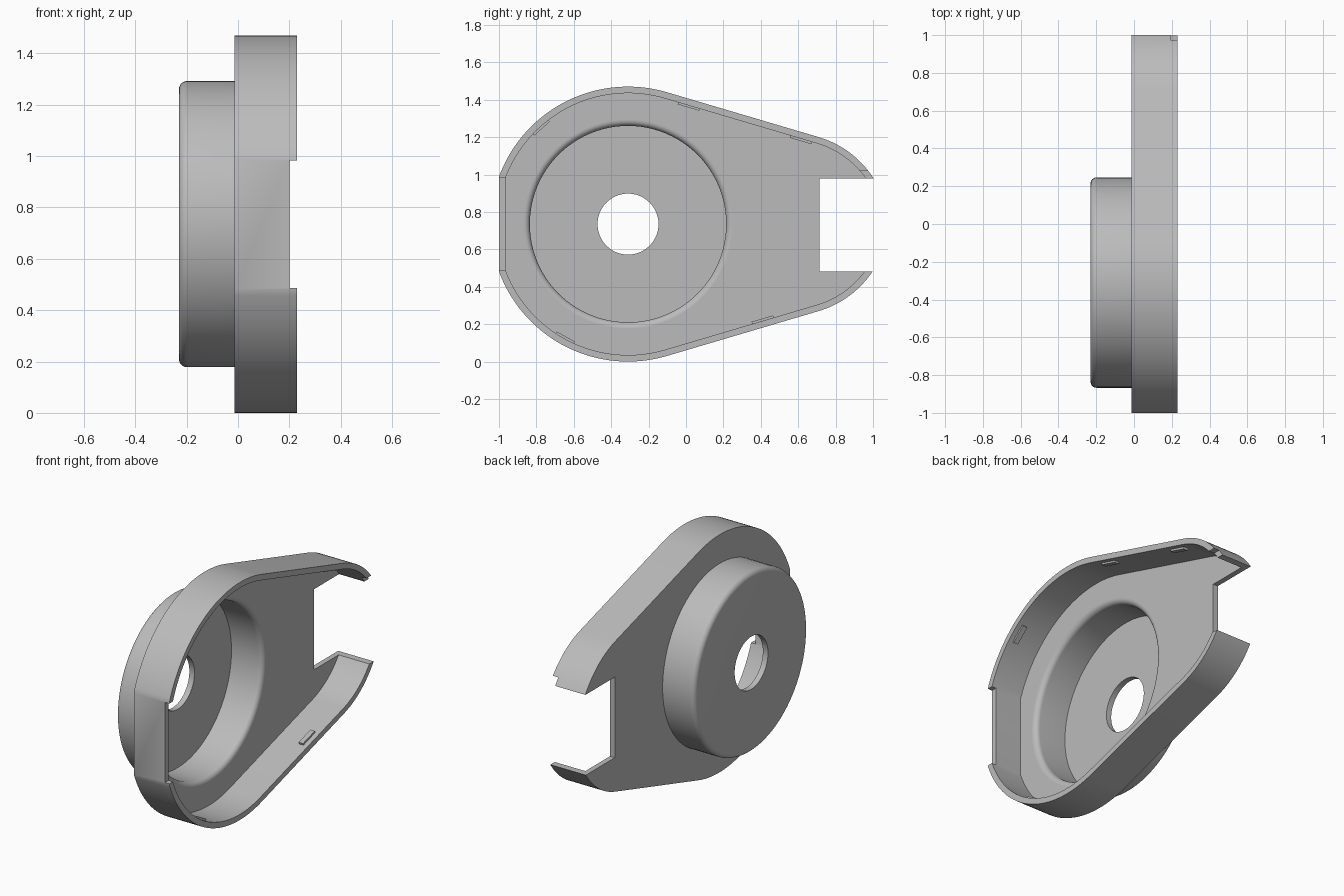
import bpy, bmesh, math
from mathutils import Matrix, Vector

if "Cube" in bpy.data.objects:
    bpy.data.objects.remove(bpy.data.objects["Cube"], do_unlink=True)

CY, CZ, R = -0.31, 0.735, 0.735      # main round centre and radius
BACK, RIM = -0.013, 0.23             # plate back and rim edge
FLOOR, WALL = 0.02, 0.035            # plate inside face, wall thickness
SLOPE = math.radians(16.5)
BOSS_R, HOLE_R, CUP_R = 0.557, 0.163, 0.525

grey = bpy.data.materials.new("plain grey")
grey.use_nodes = True
COLOUR = (0.5, 0.5, 0.5, 1)
grey.diffuse_color = COLOUR
grey.node_tree.nodes["Principled BSDF"].inputs["Base Color"].default_value = COLOUR


def make(name, bm):
    bmesh.ops.recalc_face_normals(bm, faces=bm.faces)
    mesh = bpy.data.meshes.new(name)
    bm.to_mesh(mesh)
    bm.free()
    ob = bpy.data.objects.new(name, mesh)
    bpy.context.collection.objects.link(ob)
    mesh.materials.append(grey)
    return ob


def extrude(name, outline, x0, x1):
    bm = bmesh.new()
    face = bm.faces.new([bm.verts.new((x0, y, z)) for y, z in outline])
    ext = bmesh.ops.extrude_face_region(bm, geom=[face])
    verts = [g for g in ext["geom"] if isinstance(g, bmesh.types.BMVert)]
    bmesh.ops.translate(bm, verts=verts, vec=(x1 - x0, 0, 0))
    return make(name, bm)


def box(name, x0, x1, y0, y1, z0, z1):
    return extrude(name, [(y0, z0), (y1, z0), (y1, z1), (y0, z1)], x0, x1)


def arc(cy, cz, r, a0, a1, n):
    # angles are measured from +z towards +y
    steps = [a0 + (a1 - a0) * i / n for i in range(n + 1)]
    return [(cy + r * math.sin(a), cz + r * math.cos(a)) for a in steps]


def cover_outline(inset):
    # upper half: clipped round, tangent line, nose arc; then mirrored down
    r = R - inset
    start = -math.acos(math.sqrt(r * r - (0.69 - inset) ** 2) / r)
    upper = arc(CY, CZ, r, start, SLOPE, 40)
    nose_r = 0.525 - inset
    nose_z = 0.6965
    end = math.acos((0.982 - nose_z) / nose_r)
    upper += arc(0.561, nose_z, nose_r, SLOPE, end, 14)
    return upper + [(y, 2 * CZ - z) for y, z in reversed(upper)]


def cut(target, cutter):
    mod = target.modifiers.new("cut", "BOOLEAN")
    mod.operation, mod.solver, mod.object = "DIFFERENCE", "EXACT", cutter
    bpy.context.view_layer.objects.active = target
    bpy.ops.object.modifier_apply(modifier=mod.name)
    bpy.data.objects.remove(cutter, do_unlink=True)


def smooth(ob):
    bpy.ops.object.select_all(action="DESELECT")
    ob.select_set(True)
    bpy.context.view_layer.objects.active = ob
    bpy.ops.object.shade_smooth_by_angle(angle=math.radians(25))


# Housing: backing plate with a raised rim
housing = extrude("housing", cover_outline(0), BACK, RIM)
cut(housing, extrude("inside_cutter", cover_outline(WALL), FLOOR, 0.4))
cut(housing, extrude("bore_cutter", arc(CY, CZ, BOSS_R, 0, math.tau, 96)[:-1], -0.2, 0.1))
cut(housing, box("notch_cutter", -0.2, 0.4, 0.715, 1.2, 0.482, 0.98))
cut(housing, box("front_wall_cutter", 0.2, 0.4, -1.2, -0.9, 0.487, 0.983))
cut(housing, box("tip_cutter", 0.193, 0.4, 0.85, 1.2, 0.9, 1.022))
smooth(housing)

# Drum: turned cup with rounded outer edge, rounded lip and centre hole
FILLET = 0.032
profile = [(-RIM, HOLE_R)]
profile += [(x, r) for r, x in arc(BOSS_R - FILLET, -RIM + FILLET, FILLET, math.pi, math.pi / 2, 8)]
profile += [(FLOOR, BOSS_R)]
profile += [(x, r) for r, x in arc(BOSS_R, FLOOR - FILLET, FILLET, 0, -math.pi / 2, 8)]
profile += [(-0.195, CUP_R), (-0.195, HOLE_R)]
bm = bmesh.new()
ring = [bm.verts.new((x, CY, CZ + r)) for x, r in profile]
edges = [bm.edges.new((a, b)) for a, b in zip(ring, ring[1:] + ring[:1])]
bmesh.ops.spin(bm, geom=ring + edges, cent=(0, CY, CZ), axis=(1, 0, 0),
               angle=math.tau, steps=96, use_merge=True)
bmesh.ops.remove_doubles(bm, verts=bm.verts, dist=0.0001)
smooth(make("drum", bm))


# Snap ridges on the inner face of the rim
def ridge(name, y, z, angle, length):
    bm = bmesh.new()
    bmesh.ops.create_cube(bm, size=1)
    bm.transform(Matrix.Translation(Vector((0.185, y, z)))
                 @ Matrix.Rotation(angle, 4, "X")
                 @ Matrix.Diagonal((0.03, length, 0.016, 1)))
    make(name, bm)


ridge("upper_ridge_front", 0.015, 1.366, -SLOPE, 0.12)
ridge("upper_ridge_back", 0.615, 1.187, -SLOPE, 0.12)
ridge("lower_ridge", 0.41, 0.222, SLOPE, 0.12)
for name, turn in (("front_ridge_upper", -42), ("front_ridge_lower", -151)):
    a = math.radians(turn)
    ridge(name, CY + 0.695 * math.sin(a), CZ + 0.695 * math.cos(a), -a, 0.11)
